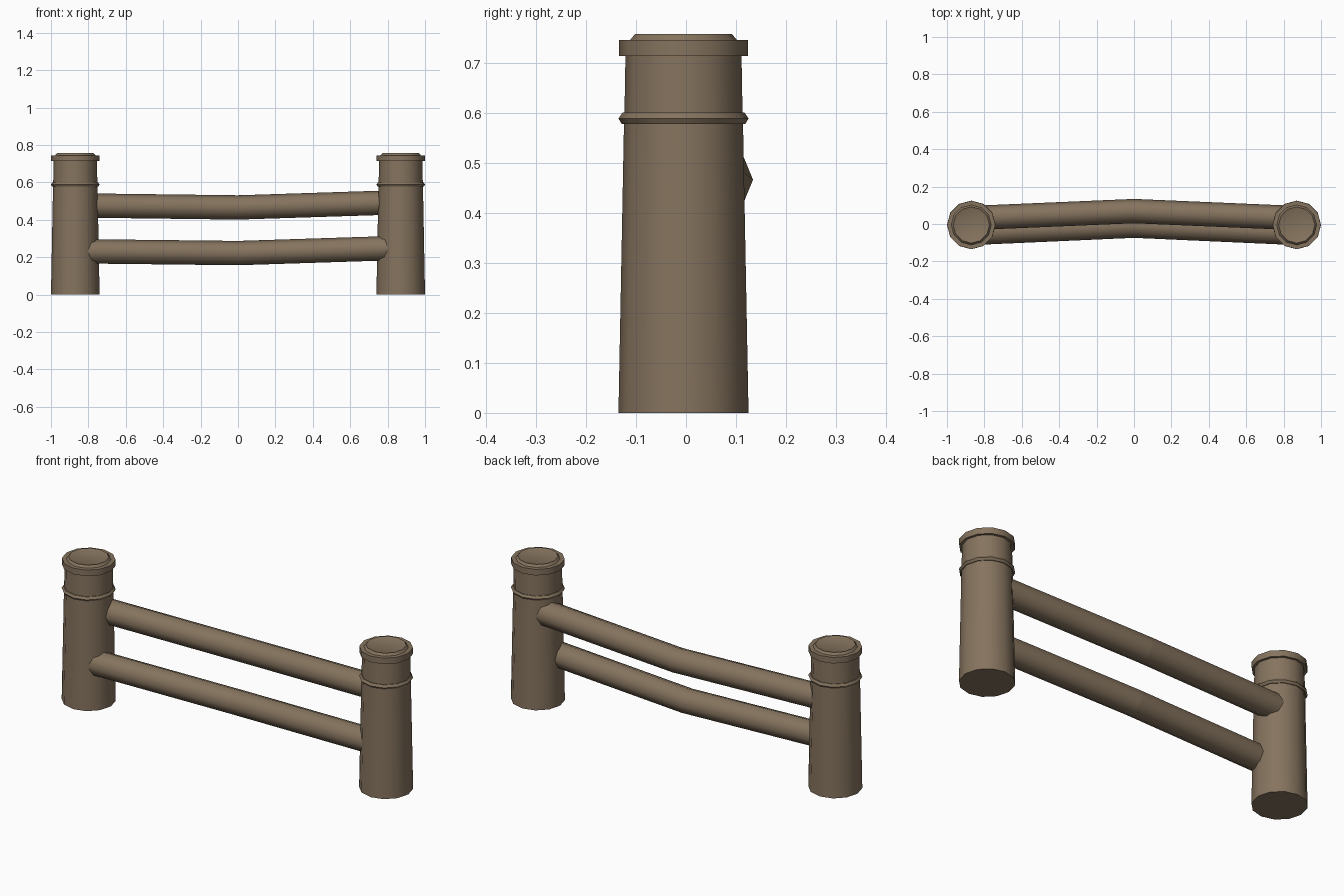
import bpy, bmesh
from math import radians, cos, sin, tau

if "Cube" in bpy.data.objects:
    bpy.data.objects.remove(bpy.data.objects["Cube"])

wood = bpy.data.materials.new("weathered brown wood")
colour = (0.235, 0.172, 0.112, 1)
wood.diffuse_color = colour
wood.use_nodes = True
wood.node_tree.nodes["Principled BSDF"].inputs["Base Color"].default_value = colour


def skin_rings(name, rings, angle, sharp_rings=()):
    """Bridge a list of closed rings, cap both ends and shade smooth."""
    bm = bmesh.new()
    loops = [[bm.verts.new(p) for p in ring] for ring in rings]
    n = len(loops[0])
    for a, b in zip(loops, loops[1:]):
        for i in range(n):
            j = (i + 1) % n
            bm.faces.new((a[i], a[j], b[j], b[i]))
    bm.faces.new(loops[0][::-1])
    bm.faces.new(loops[-1])
    bmesh.ops.recalc_face_normals(bm, faces=bm.faces)
    for r in sharp_rings:
        for i in range(n):
            bm.edges.get((loops[r][i], loops[r][(i + 1) % n])).smooth = False
    mesh = bpy.data.meshes.new(name)
    bm.to_mesh(mesh)
    bm.free()
    mesh.materials.append(wood)
    obj = bpy.data.objects.new(name, mesh)
    bpy.context.collection.objects.link(obj)
    bpy.ops.object.select_all(action="DESELECT")
    obj.select_set(True)
    bpy.context.view_layer.objects.active = obj
    bpy.ops.object.shade_smooth_by_angle(angle=radians(angle))
    return obj


# Turned post: tapered shaft, raised band, rim and slightly dished top
POST = [(0.13, 0), (0.119, 0.577), (0.123, 0.577), (0.13, 0.588),
        (0.122, 0.6), (0.118, 0.6), (0.116, 0.713), (0.129, 0.713),
        (0.129, 0.745), (0.107, 0.745), (0.097, 0.757), (0.086, 0.752)]


def make_post(name, x):
    rings = [[(x + r * cos(tau * i / 12), -0.005 + r * sin(tau * i / 12), z)
              for i in range(12)] for r, z in POST]
    skin_rings(name, rings, 35)


# Rail: eight-sided log, bent at the middle
def make_rail(name, path, r=0.065):
    rings = [[(x, y + r * cos(tau * i / 8), z + r * sin(tau * i / 8))
              for i in range(8)] for x, y, z in path]
    skin_rings(name, rings, 60, sharp_rings=(1,))


make_post("right_post", -0.87)
make_post("left_post", 0.87)
make_rail("upper_rail", [(-0.87, 0.032, 0.477), (0, 0.069, 0.466), (0.87, 0.032, 0.494)])
make_rail("lower_rail", [(-0.87, -0.048, 0.232), (0, -0.009, 0.222), (0.87, -0.048, 0.25)])
